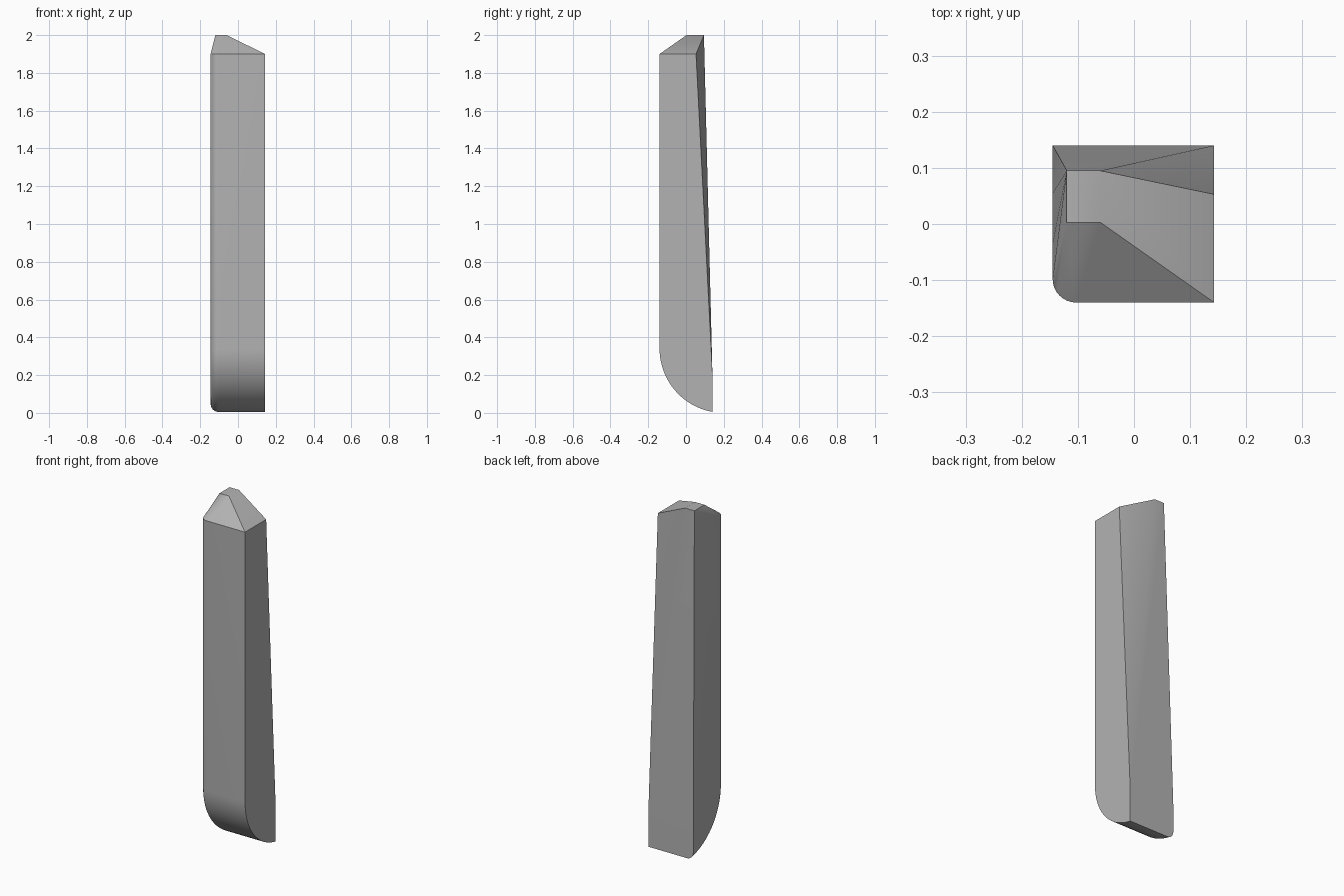
import bpy, bmesh, math

cube = bpy.data.objects.get("Cube")
if cube:
    bpy.data.objects.remove(cube, do_unlink=True)

stone = bpy.data.materials.new("plain_grey")
stone.use_nodes = True
GREY = (0.45, 0.45, 0.45, 1)
stone.diffuse_color = GREY
stone.node_tree.nodes["Principled BSDF"].inputs["Base Color"].default_value = GREY

LEFT, RIGHT, BACK = 0.143, -0.145, 0.14
SHOULDER, TOP = 1.9, 2.0
FOOT_Y, FOOT_Z, FOOT_R = 0.2, 0.34, 0.34   # circle that rounds the foot
FILLET, STEPS, ARC = 0.042, 8, 20


def foot_profile(x, inset):
    """Front line and rounded foot, drawn in by the given inset."""
    r = FOOT_R - inset
    sweep = math.acos((FOOT_Y - BACK) / r)
    pts = [(x, FOOT_Y - r, SHOULDER)]
    for i in range(ARC + 1):
        a = sweep * i / ARC
        pts.append((x, FOOT_Y - r * math.cos(a), FOOT_Z - r * math.sin(a)))
    return pts


# square edge on one side, rounded edge on the other
points = foot_profile(LEFT, 0)
for i in range(STEPS + 1):
    t = math.pi / 2 * i / STEPS
    points += foot_profile(RIGHT + FILLET * (1 - math.cos(t)), FILLET * (1 - math.sin(t)))

# worn back edges
points += [(LEFT, BACK, 0.2), (RIGHT, BACK, 0.2), (LEFT, 0.053, SHOULDER),
           (RIGHT, 0.055, 1.33), (RIGHT, -0.035, 1.72)]

# small flat tip
points += [(x, y, TOP) for x in (-0.12, -0.06) for y in (0.003, 0.095)]

# close the body around the profiles
bm = bmesh.new()
for p in points:
    bm.verts.new(p)
hull = bmesh.ops.convex_hull(bm, input=bm.verts)
spare = {g for key in ("geom_interior", "geom_unused") for g in hull[key]
         if isinstance(g, bmesh.types.BMVert)}
bmesh.ops.delete(bm, geom=list(spare), context='VERTS')
bmesh.ops.dissolve_limit(bm, angle_limit=math.radians(0.5), verts=bm.verts, edges=bm.edges)
bmesh.ops.recalc_face_normals(bm, faces=bm.faces)

mesh = bpy.data.meshes.new("standing_post")
bm.to_mesh(mesh)
bm.free()
mesh.materials.append(stone)
post = bpy.data.objects.new("standing_post", mesh)
bpy.context.collection.objects.link(post)

bpy.ops.object.select_all(action='DESELECT')
post.select_set(True)
bpy.context.view_layer.objects.active = post
bpy.ops.object.shade_smooth_by_angle(angle=math.radians(30))
